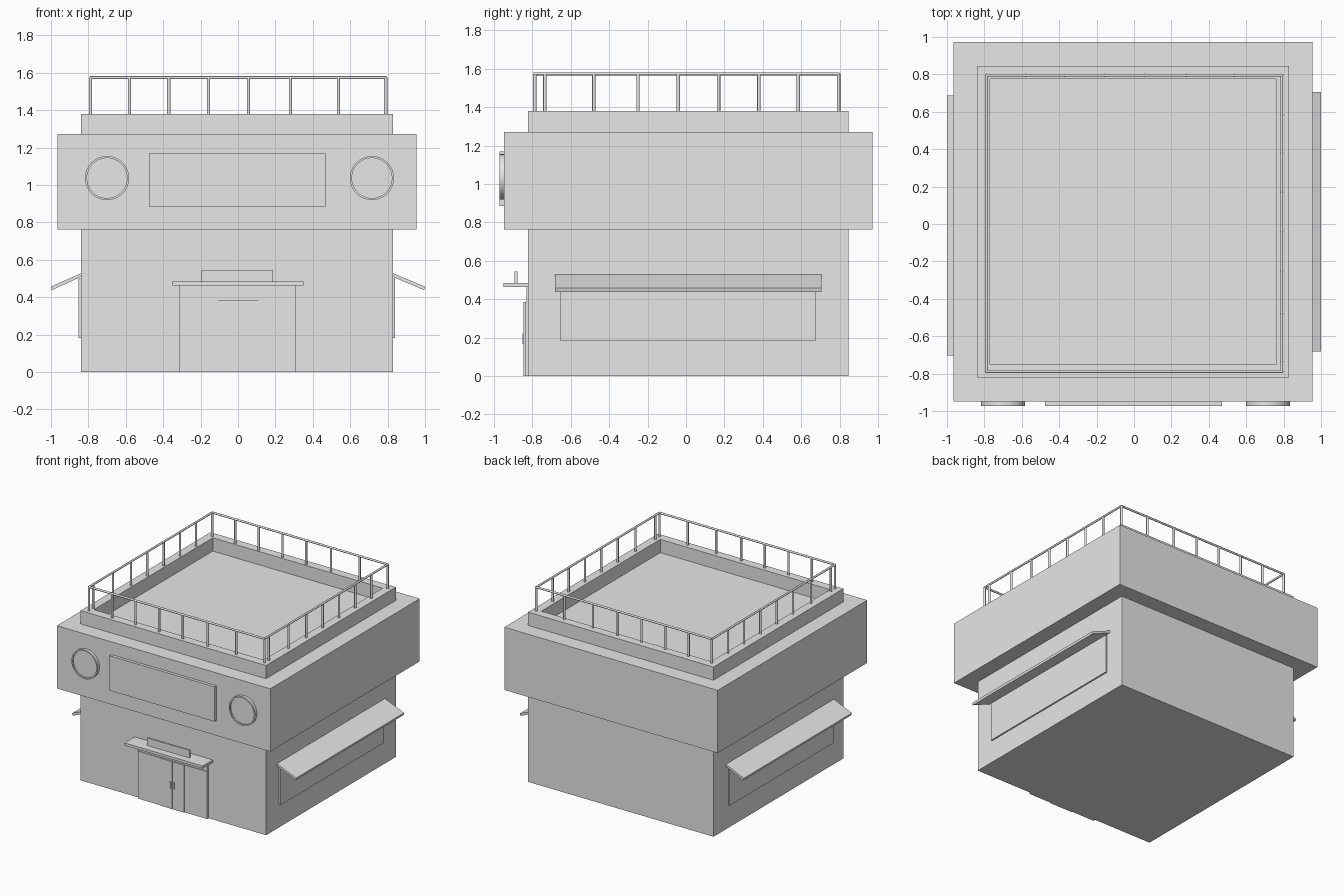
import bpy, bmesh, math
from mathutils import Vector

cube = bpy.data.objects.get("Cube")
if cube:
    bpy.data.objects.remove(cube, do_unlink=True)

grey = bpy.data.materials.new("plain_grey")
grey.use_nodes = True
grey.diffuse_color = (0.8, 0.8, 0.8, 1)
grey.node_tree.nodes["Principled BSDF"].inputs["Base Color"].default_value = (0.8, 0.8, 0.8, 1)

CX, CY = -0.006, 0.012          # centre of the building's plan


def finish(name, bm):
    bmesh.ops.recalc_face_normals(bm, faces=bm.faces)
    me = bpy.data.meshes.new(name)
    bm.to_mesh(me)
    bm.free()
    me.materials.append(grey)
    ob = bpy.data.objects.new(name, me)
    bpy.context.collection.objects.link(ob)
    return ob


def box(name, x, y, z):
    """Box from (min, max) ranges."""
    bm = bmesh.new()
    bmesh.ops.create_cube(bm, size=1)
    for v in bm.verts:
        v.co = [r[0] if c < 0 else r[1] for c, r in zip(v.co, (x, y, z))]
    return finish(name, bm)


def around(half, c):
    return (c - half, c + half)


def rod(bm, a, b, r):
    """Thin round bar between two points."""
    a, b = Vector(a), Vector(b)
    d = b - a
    m = d.to_track_quat('Z', 'Y').to_matrix().to_4x4()
    m.translation = (a + b) / 2
    bmesh.ops.create_cone(bm, cap_ends=True, segments=10, radius1=r, radius2=r,
                          depth=d.length, matrix=m)


def smooth(ob):
    bpy.ops.object.select_all(action='DESELECT')
    ob.select_set(True)
    bpy.context.view_layer.objects.active = ob
    bpy.ops.object.shade_smooth_by_angle(angle=math.radians(40))


# Walls and overhanging upper band
box("lower_walls", around(0.834, CX), around(0.834, CY), (0, 0.77))
box("upper_band", around(0.96, CX), around(0.96, CY), (0.762, 1.272))

# Parapet ring around the sunken roof
bm = bmesh.new()
bmesh.ops.create_grid(bm, x_segments=1, y_segments=1, size=0.834)
for v in bm.verts:
    v.co += Vector((CX, CY, 1.38))
inner = bm.faces[:]
bmesh.ops.inset_region(bm, faces=inner, thickness=0.099, use_boundary=True)
bmesh.ops.delete(bm, geom=inner, context='FACES_ONLY')
ring = bmesh.ops.extrude_face_region(bm, geom=bm.faces[:])
for g in ring["geom"]:
    if isinstance(g, bmesh.types.BMVert):
        g.co.z = 1.27
finish("parapet", bm)

# Roof railing: top rails and posts
x0, x1, y0, y1 = -0.788, 0.79, -0.788, 0.795
top = 1.574
bm = bmesh.new()
corners = [(x0, y0), (x1, y0), (x1, y1), (x0, y1)]
for i, a in enumerate(corners):
    rod(bm, (*a, top), (*corners[(i + 1) % 4], top), 0.008)
front_posts = [x0, -0.58, -0.37, -0.157, 0.056, 0.28, 0.537, x1]
side_posts = [-0.735, -0.48, -0.25, -0.04, 0.17, 0.38, 0.585]
spots = [(x, y) for x in front_posts for y in (y0, y1)]
spots += [(x, y) for y in side_posts for x in (x0, x1)]
for p in spots:
    rod(bm, (*p, 1.37), (*p, top), 0.009)
smooth(finish("roof_railing", bm))

# Front sign board and round plaques with a raised rim
box("sign_board", (-0.475, 0.47), (-0.972, -0.94), (0.885, 1.168))
for side, x in (("right", -0.70), ("left", 0.716)):
    bm = bmesh.new()
    # Lathe profile: radius, y
    prof = [(0.118, -0.94), (0.118, -0.972), (0.107, -0.972), (0.107, -0.962), (0, -0.962)]
    vs = [bm.verts.new((x + r, y, 1.037)) for r, y in prof]
    edges = [bm.edges.new(e) for e in zip(vs, vs[1:])]
    bmesh.ops.spin(bm, geom=vs + edges, cent=(x, 0, 1.037), axis=(0, 1, 0),
                   angle=math.tau, steps=40)
    bmesh.ops.remove_doubles(bm, verts=bm.verts, dist=1e-4)
    smooth(finish(side + "_round_plaque", bm))

# Entrance: surround, transom, two door leaves with handles
box("door_surround", (-0.313, 0.311), (-0.84, -0.81), (0, 0.385))
box("door_transom", (-0.313, 0.308), (-0.832, -0.81), (0.38, 0.47))
for side, s in (("right", -1), ("left", 1)):
    box(side + "_door", sorted((s * 0.001, s * 0.107)), (-0.846, -0.83), (0, 0.385))
    box(side + "_door_handle", around(0.004, s * 0.016), (-0.852, -0.84), (0.165, 0.22))
box("entrance_canopy", (-0.354, 0.349), (-0.952, -0.81), (0.463, 0.484))
box("canopy_sign", (-0.195, 0.188), (-0.893, -0.878), (0.48, 0.545))

# Side windows with sloping awnings
for side, s, shift in (("right", -1, -0.02), ("left", 1, 0)):
    wall = CX + s * 0.834
    box(side + "_window", sorted((wall - s * 0.02, wall + s * 0.012)),
        (-0.655 + shift, 0.676 + shift), (0.183, 0.5))
    bm = bmesh.new()
    prof = [(wall - s * 0.005, 0.53), (s, 0.457), (s * 0.995, 0.438), (wall - s * 0.005, 0.511)]
    face = bm.faces.new([bm.verts.new((x, -0.682 + shift, z)) for x, z in prof])
    ext = bmesh.ops.extrude_face_region(bm, geom=[face])
    for g in ext["geom"]:
        if isinstance(g, bmesh.types.BMVert):
            g.co.y += 1.388
    finish(side + "_awning", bm)
